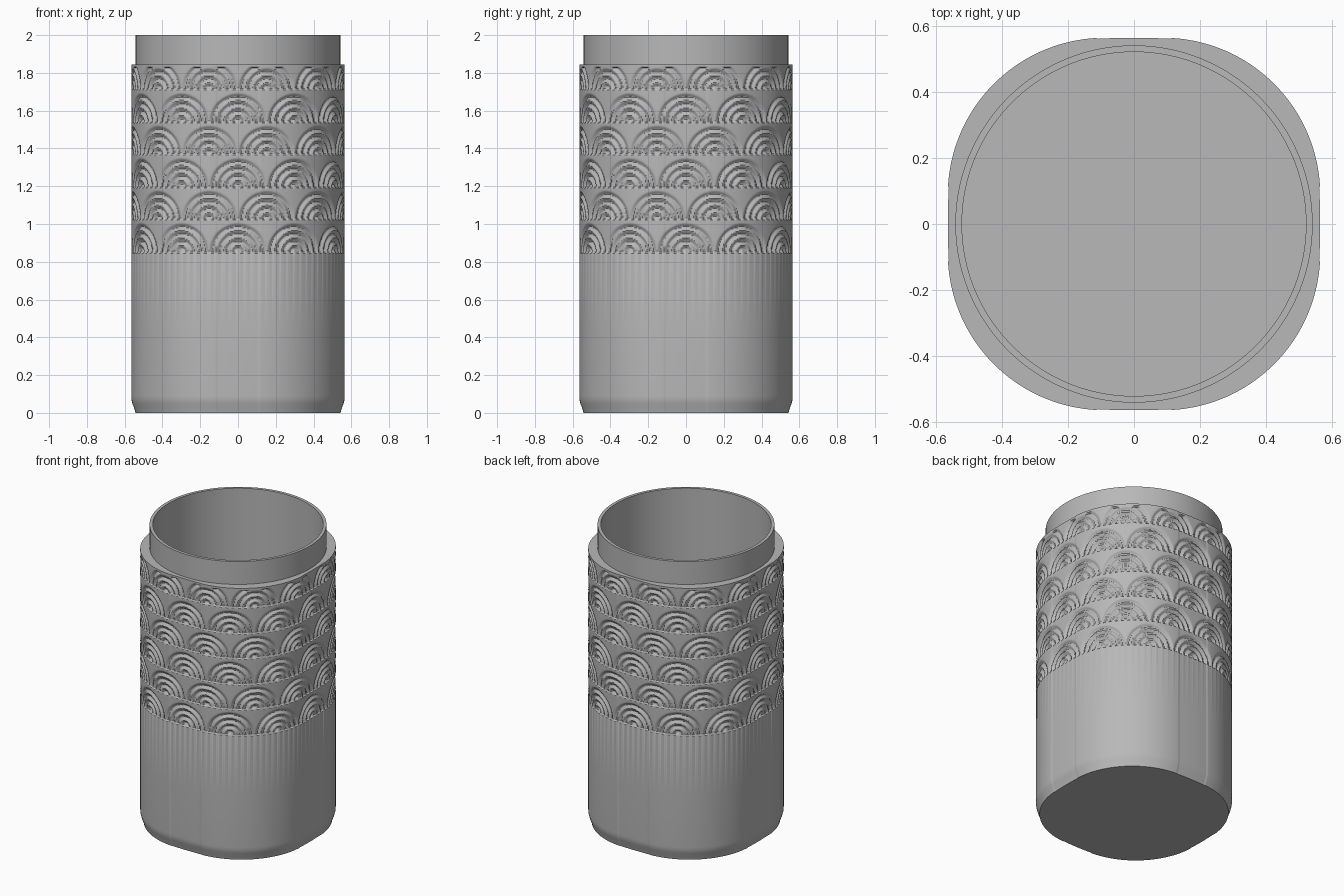
import bpy, bmesh, math
from mathutils import Vector

cube = bpy.data.objects.get("Cube")
if cube:
    bpy.data.objects.remove(cube)

COLS = 576                      # points around the vessel
HALF = 0.565                    # half width of the body
SIDE_R, CORNER_R, CORNER_C = 2.0, 0.477, 0.088
SHOULDER, BAND_LOW, BAND_HIGH = 1.845, 0.85, 1.83
NECK_R, BORE_R = 0.542, 0.522
FANS, ROW, RINGS, DEPTH = 12, 0.172, 4, 0.013

mat = bpy.data.materials.new("satin grey")
mat.use_nodes = True
grey = (0.48, 0.48, 0.48, 1)
mat.diffuse_color = grey
mat.node_tree.nodes["Principled BSDF"].inputs["Base Color"].default_value = grey

# Rounded square outline: gently bowed sides joined by tangent corner arcs
side_c = HALF - SIDE_R
PHI = math.atan2(CORNER_C, CORNER_C - side_c)
SIDE_LEN = SIDE_R * PHI
QUARTER = 2 * (SIDE_LEN + CORNER_R * (math.pi / 4 - PHI))


def outline(i):
    """Position and outward normal at column i, evenly spaced by length."""
    q, k = divmod(i, COLS // 4)
    s = (k / (COLS // 4) - 0.5) * QUARTER
    sign, s = (1 if s >= 0 else -1), abs(s)
    if s < SIDE_LEN:
        a = s / SIDE_R
        x, y = SIDE_R * math.sin(a), side_c + SIDE_R * math.cos(a)
    else:
        a = PHI + (s - SIDE_LEN) / CORNER_R
        x = CORNER_C + CORNER_R * math.sin(a)
        y = CORNER_C + CORNER_R * math.cos(a)
    turn = lambda v: Vector((v[0] * math.cos(q * math.pi / 2) + v[1] * math.sin(q * math.pi / 2),
                             v[1] * math.cos(q * math.pi / 2) - v[0] * math.sin(q * math.pi / 2)))
    return turn((sign * x, y)), turn((sign * math.sin(a), math.cos(a)))


OUTLINE = [outline(i) for i in range(COLS)]
PITCH = 4 * QUARTER / FANS


def relief(i, z):
    """Concentric grooves of staggered fans."""
    if not BAND_LOW < z < BAND_HIGH:
        return 0
    row = int((z - BAND_LOW) / ROW)
    s = (i / COLS - 0.125) * 4 * QUARTER + (row % 2) * PITCH / 2
    dx = (s + PITCH / 2) % PITCH - PITCH / 2
    radius = PITCH / 2
    d = math.hypot(dx, z - BAND_LOW - row * ROW)
    if d >= radius:
        return 0
    return -DEPTH / 2 * (1 - math.cos(2 * math.pi * RINGS * (radius - d) / radius))


def body_ring(z, inset=0):
    ring = []
    for i, (p, n) in enumerate(OUTLINE):
        p = p + n * (relief(i, z) - inset)
        ring.append((p.x, p.y, z))
    return ring


def round_ring(r, z):
    ring = []
    for p, n in OUTLINE:
        v = p.normalized() * r
        ring.append((v.x, v.y, z))
    return ring


def loft(name, rings, cap_first=False, cap_last=False):
    bm = bmesh.new()
    loops = [[bm.verts.new(co) for co in ring] for ring in rings]
    for low, high in zip(loops, loops[1:]):
        for i in range(COLS):
            j = (i + 1) % COLS
            bm.faces.new((low[j], low[i], high[i], high[j]))
    if cap_first:
        bm.faces.new(loops[0])
    if cap_last:
        bm.faces.new(loops[-1][::-1])
    mesh = bpy.data.meshes.new(name)
    bm.to_mesh(mesh)
    bm.free()
    mesh.materials.append(mat)
    obj = bpy.data.objects.new(name, mesh)
    bpy.context.collection.objects.link(obj)
    bpy.ops.object.select_all(action="DESELECT")
    obj.select_set(True)
    bpy.context.view_layer.objects.active = obj
    bpy.ops.object.shade_smooth_by_angle(angle=math.radians(40))
    return obj


# Body: tapered foot, plain lower wall, patterned band, flat shoulder
rings = [body_ring(z, inset) for z, inset in
         ((0, 0.022), (0.02, 0.017), (0.05, 0.006), (0.07, 0.001), (0.09, 0), (0.45, 0))]
STEPS = 148
for k in range(STEPS + 1):
    rings.append(body_ring(0.845 + (SHOULDER - 0.845) * k / STEPS))
rings.append(round_ring(NECK_R, SHOULDER))
loft("body", rings, cap_first=True)

# Neck with its thin rim, continuing down as the round inner bore and floor
loft("neck_and_bore",
     [round_ring(r, z) for r, z in
      ((NECK_R, SHOULDER), (NECK_R, 2), (BORE_R, 2), (BORE_R, 0.05))],
     cap_last=True)
